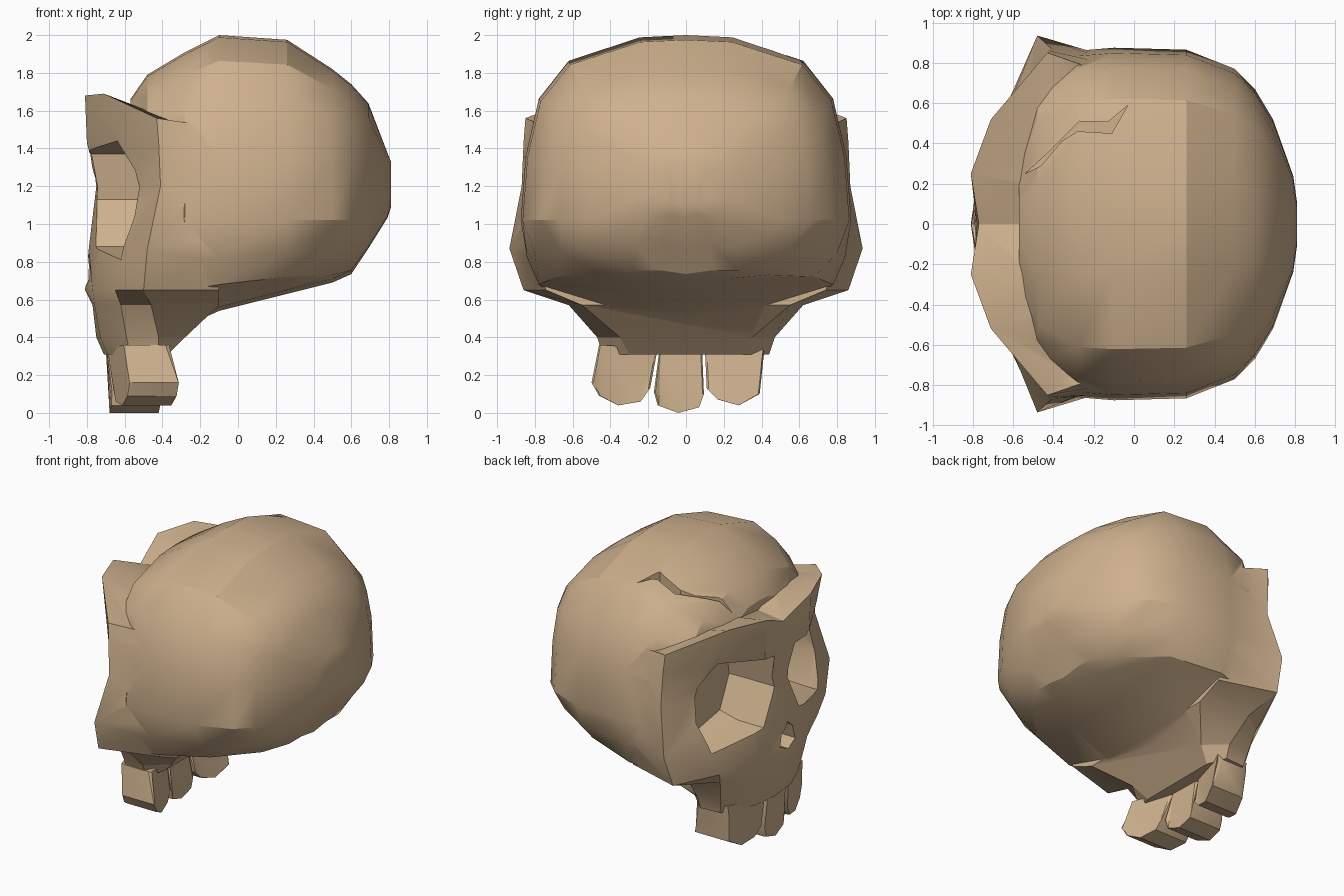
import bpy, bmesh, math

if "Cube" in bpy.data.objects:
    bpy.data.objects.remove(bpy.data.objects["Cube"])

bone = bpy.data.materials.new("bone_tan")
bone.diffuse_color = (0.62, 0.44, 0.27, 1)
bone.use_nodes = True
bone.node_tree.nodes["Principled BSDF"].inputs["Base Color"].default_value = bone.diffuse_color


def loft(name, rings):
    """Closed solid through rings of equal point count."""
    bm = bmesh.new()
    rows = [[bm.verts.new(p) for p in ring] for ring in rings]
    n = len(rows[0])
    for a, b in zip(rows, rows[1:]):
        for i in range(n):
            j = (i + 1) % n
            bm.faces.new((a[i], a[j], b[j], b[i]))
    bm.faces.new(rows[0])
    bm.faces.new(rows[-1])
    bmesh.ops.triangulate(bm, faces=[f for f in bm.faces if len(f.verts) > 4])
    bmesh.ops.recalc_face_normals(bm, faces=bm.faces)
    me = bpy.data.meshes.new(name)
    bm.to_mesh(me)
    bm.free()
    me.materials.append(bone)
    ob = bpy.data.objects.new(name, me)
    bpy.context.collection.objects.link(ob)
    return ob


def mirrored(half):
    """Full ring from its +y half."""
    return half + [(x, -y, z) for x, y, z in reversed(half) if y > 1e-6]


def select(ob):
    bpy.ops.object.select_all(action='DESELECT')
    ob.select_set(True)
    bpy.context.view_layer.objects.active = ob


def combine(target, other, operation):
    m = target.modifiers.new(operation, 'BOOLEAN')
    m.operation, m.solver, m.object = operation, 'EXACT', other
    select(target)
    bpy.ops.object.modifier_apply(modifier=m.name)
    bpy.data.objects.remove(other)


def smooth(ob, angle):
    select(ob)
    bpy.ops.object.shade_smooth_by_angle(angle=math.radians(angle))


# Cranium: sections along x
# (x, half width, top, half width and height of lower edge, bottom)
def section(x, w, top, wb, side, bottom):
    upper = [(0, 1), (.28, .985), (.71, .83), (.89, .58), (.97, .2)]
    half = [(x, u * w, 1.2 + t * (top - 1.2)) for u, t in upper]
    mid = max(1.02, side + .1)
    half += [(x, w, mid), (x, wb + .65 * (w - wb), side + .42 * (mid - side)),
             (x, wb, side), (x, .5 * wb, bottom + .02), (x, 0, bottom)]
    return mirrored(half)


skull = loft("skull", [section(*s) for s in (
    (-.57, .40, 1.66, .32, .72, .65),
    (-.48, .70, 1.79, .56, .62, .43),
    (-.28, .86, 1.91, .74, .65, .46),
    (-.10, .875, 2.00, .78, .68, .54),
    (.26, .865, 1.975, .68, .72, .63),
    (.50, .77, 1.82, .44, .73, .69),
    (.60, .67, 1.74, .28, .755, .735),
    (.69, .52, 1.64, .26, .88, .87),
    (.79, .24, 1.38, .15, 1.04, 1.03),
    (.81, .10, 1.33, .08, 1.10, 1.09))])

# Face: rows from the upper jaw up to the brow ridge and back into the cranium
face_rows = (
    (.31, ((-.71, 0), (-.69, .2), (-.57, .43), (-.42, .44), (-.37, .3))),
    (.40, ((-.75, 0), (-.73, .22), (-.59, .45), (-.42, .47), (-.28, .35))),
    (.57, ((-.77, 0), (-.76, .25), (-.62, .50), (-.46, .62), (-.1, .55))),
    (.65, ((-.81, 0), (-.77, .27), (-.65, .55), (-.50, .86), (-.1, .74))),
    (.87, ((-.79, 0), (-.74, .28), (-.60, .64), (-.48, .935), (-.1, .82))),
    (1.2, ((-.75, 0), (-.74, .15), (-.51, .67), (-.41, .87), (-.15, .84))),
    (1.43, ((-.78, 0), (-.80, .25), (-.61, .60), (-.42, .86), (-.2, .81))))
rings = [mirrored([(x, y, z) for x, y in row]) for z, row in face_rows]
rings.append(mirrored([(-.77, 0, 1.57), (-.81, .25, 1.68), (-.71, .52, 1.69),
                       (-.43, .85, 1.56), (-.23, .78, 1.53)]))
rings.append(mirrored([(-.53, 0, 1.6), (-.55, .21, 1.62), (-.45, .47, 1.59),
                       (-.31, .72, 1.53), (-.21, .76, 1.5)]))
combine(skull, loft("face", rings), 'UNION')

# Eye sockets: pockets with a straight inner wall and a slight taper
eye = ((.12, 1.37), (.08, 1.13), (.20, .88), (.60, .81), (.67, 1.04), (.65, 1.28), (.55, 1.44))


def eye_ring(x, s, k):
    return [(x, k * (.12 + (y - .12) * s), 1.13 + (z - 1.13) * s) for y, z in eye]


for k in (1, -1):
    combine(skull, loft("eye_cutter", [eye_ring(-1.0, 1, k), eye_ring(-.55, 1, k),
                                       eye_ring(-.40, .88, k)]), 'DIFFERENCE')

# Nose hole
nose = ((-.11, .70), (0, .67), (.07, .70), (.05, .78), (-.02, .85), (-.08, .80))
combine(skull, loft("nose_cutter", [[(x, y, z) for y, z in nose] for x in (-1, -.66)]), 'DIFFERENCE')

# Crack on the upper left of the cranium
crack = ((-.54, .25), (-.46, .29), (-.36, .41), (-.28, .46), (-.11, .45),
         (-.03, .59), (-.13, .505), (-.27, .51), (-.42, .36))
combine(skull, loft("crack_cutter", [
    [(x, y, 1.82 + .32 * x) for x, y in crack],
    [(x, y, 2.2) for x, y in crack]]), 'DIFFERENCE')
smooth(skull, 28)

# Teeth: yz outlines swept along x, swept back towards the jaw sides
def tooth(name, outline):
    def ring(x, s, bulge):
        cy = sum(p[0] for p in outline) / len(outline)
        return [(x + .28 * max(0, abs(y) - .12) + (bulge if z < .2 else 0),
                 cy + (y - cy) * s, z) for y, z in outline]
    ob = loft(name, [ring(-.70, .92, .02), ring(-.66, 1, 0),
                     ring(-.48, 1, .06), ring(-.46, .94, .04)])
    smooth(ob, 28)


tooth("right_tooth", ((-.46, .36), (-.50, .16), (-.46, .09), (-.36, .04),
                      (-.24, .06), (-.19, .13), (-.15, .34)))
tooth("middle_tooth", ((-.14, .34), (-.17, .11), (-.15, .04), (-.04, 0),
                       (.07, .03), (.095, .1), (.085, .34)))
tooth("left_tooth", ((.10, .34), (.11, .13), (.17, .07), (.28, .04),
                     (.39, .10), (.41, .29), (.42, .36)))
